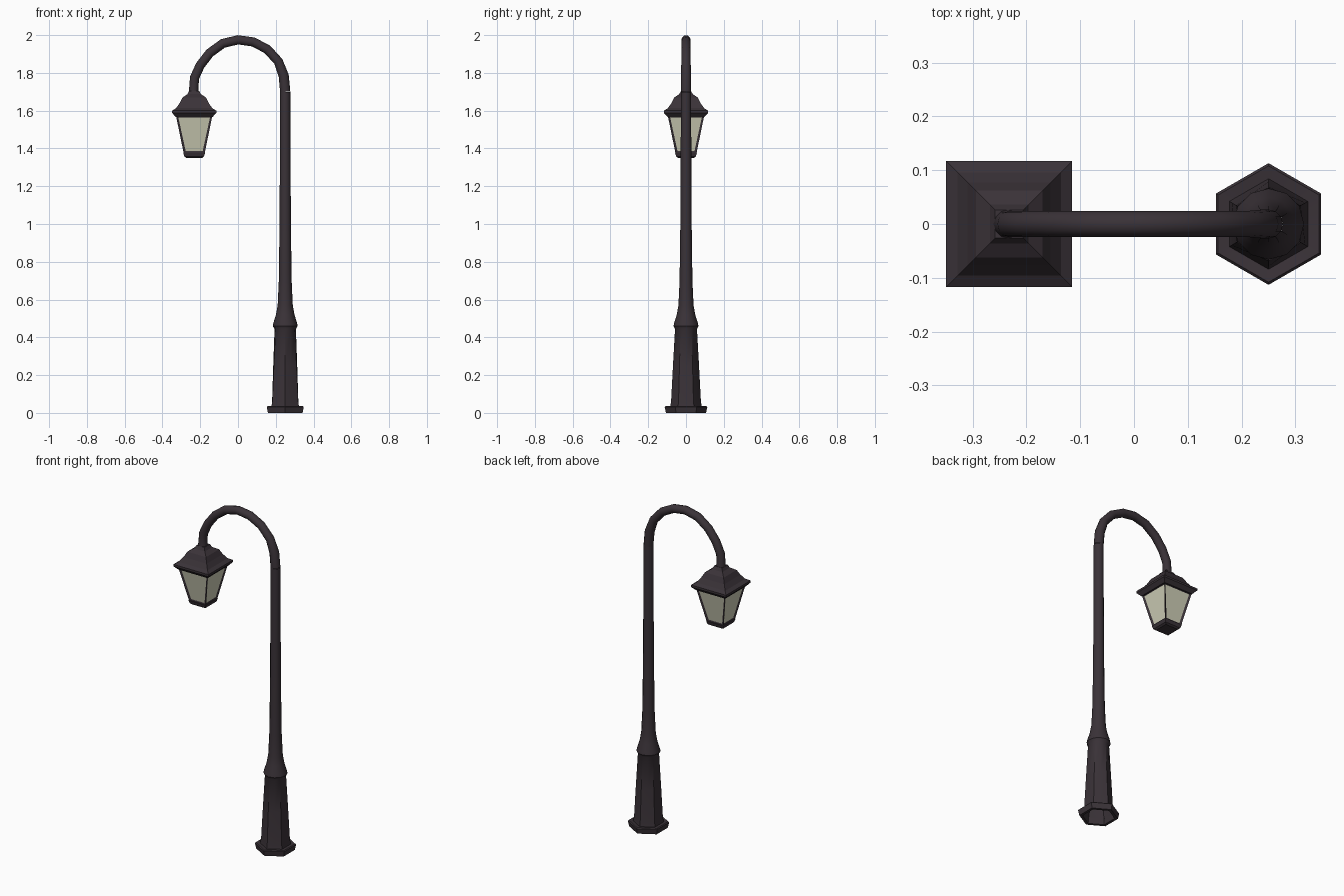
import bpy, bmesh, math
from mathutils import Vector

if "Cube" in bpy.data.objects:
    bpy.data.objects.remove(bpy.data.objects["Cube"])


def material(name, col):
    m = bpy.data.materials.new(name)
    m.diffuse_color = (*col, 1)
    m.use_nodes = True
    m.node_tree.nodes["Principled BSDF"].inputs["Base Color"].default_value = m.diffuse_color
    return m


IRON = material("dark_iron", (0.042, 0.032, 0.039))
GLASS = material("pale_glass", (0.62, 0.62, 0.47))


def bridge(bm, rings):
    vs = [[bm.verts.new(p) for p in r] for r in rings]
    n = len(vs[0])
    faces = []
    for a, b in zip(vs, vs[1:]):
        for i in range(n):
            j = (i + 1) % n
            faces.append(bm.faces.new((a[i], a[j], b[j], b[i])))
    return vs, faces


def finish(bm, name, angle=None):
    me = bpy.data.meshes.new(name)
    bm.to_mesh(me)
    bm.free()
    ob = bpy.data.objects.new(name, me)
    bpy.context.collection.objects.link(ob)
    me.materials.append(IRON)
    me.materials.append(GLASS)
    if angle:
        bpy.ops.object.select_all(action='DESELECT')
        bpy.context.view_layer.objects.active = ob
        ob.select_set(True)
        bpy.ops.object.shade_smooth_by_angle(angle=math.radians(angle))
    return ob


def ring(x, z, r, tangent=Vector((0, 0, 1)), hexness=0):
    """12 points around a path point; hexness 1 flattens the ring to a hexagon."""
    side = Vector((0, 1, 0)).cross(tangent)
    pts = []
    for i in range(12):
        a = math.pi / 2 + i * math.pi / 6
        rr = r * (1 - hexness * (1 - math.cos(math.pi / 6))) if i % 2 else r
        pts.append(Vector((x, 0, z)) + side * rr * math.cos(a) + Vector((0, 1, 0)) * rr * math.sin(a))
    return pts


# post: hollow hexagonal foot, tapering pedestal, collar and shaft
PX = 0.25
post = [(0.035, .084, 1), (0, .088, 1), (0, .106, 1), (0.032, .113, 1), (0.037, .108, 1),
        (0.034, .084, 1), (0.06, .079, .9), (0.25, .069, .6), (0.445, .058, .2),
        (0.46, .066, 0), (0.475, .063, 0), (0.52, .049, 0), (0.57, .040, 0),
        (0.7, .034, 0), (1.0, .030, 0), (1.4, .028, 0), (1.7, .027, 0)]
bm = bmesh.new()
bridge(bm, [ring(PX, z, r, hexness=h) for z, r, h in post])
finish(bm, "post", 35)

# curved arm with the neck above the lantern
path = [(.25, 1.7), (.242, 1.785), (.214, 1.86), (.155, 1.925), (.08, 1.964), (0, 1.975),
        (-.08, 1.956), (-.15, 1.905), (-.2, 1.84), (-.23, 1.775), (-.234, 1.72), (-.234, 1.675)]
P = [Vector((x, 0, z)) for x, z in path]
rings = []
for i, p in enumerate(P):
    t = (P[min(i + 1, len(P) - 1)] - P[max(i - 1, 0)]).normalized()
    r = .027 if i < 2 else (.03 if i == len(P) - 1 else .0245)
    rings.append(ring(p.x, p.z, r, t))
bm = bmesh.new()
bridge(bm, rings)
bmesh.ops.recalc_face_normals(bm, faces=bm.faces)
finish(bm, "arm", 50)

# lantern pieces are stacked square sections
LX = -0.232


def squares(profile):
    bm = bmesh.new()
    vs, sides = bridge(bm, [[(LX + sx * h, sy * h, z) for sx, sy in ((-1, -1), (1, -1), (1, 1), (-1, 1))]
                            for h, z in profile])
    bm.faces.new(vs[0][::-1])
    bm.faces.new(vs[-1])
    bmesh.ops.recalc_face_normals(bm, faces=bm.faces)
    return bm, sides


# bell-shaped roof
bm, _ = squares([(.098, 1.567), (.117, 1.588), (.117, 1.6), (.096, 1.613), (.077, 1.64),
                 (.062, 1.67), (.036, 1.687), (.026, 1.705)])
finish(bm, "lantern_roof")

# lantern body with sunken glass panes
bm, sides = squares([(.055, 1.372), (.096, 1.572)])
bmesh.ops.inset_individual(bm, faces=sides, thickness=.016, depth=-.006)
for f in sides:
    f.material_index = 1
finish(bm, "lantern_body")

# lantern bottom cap
bm, _ = squares([(.042, 1.35), (.052, 1.357), (.058, 1.378)])
finish(bm, "lantern_bottom")
